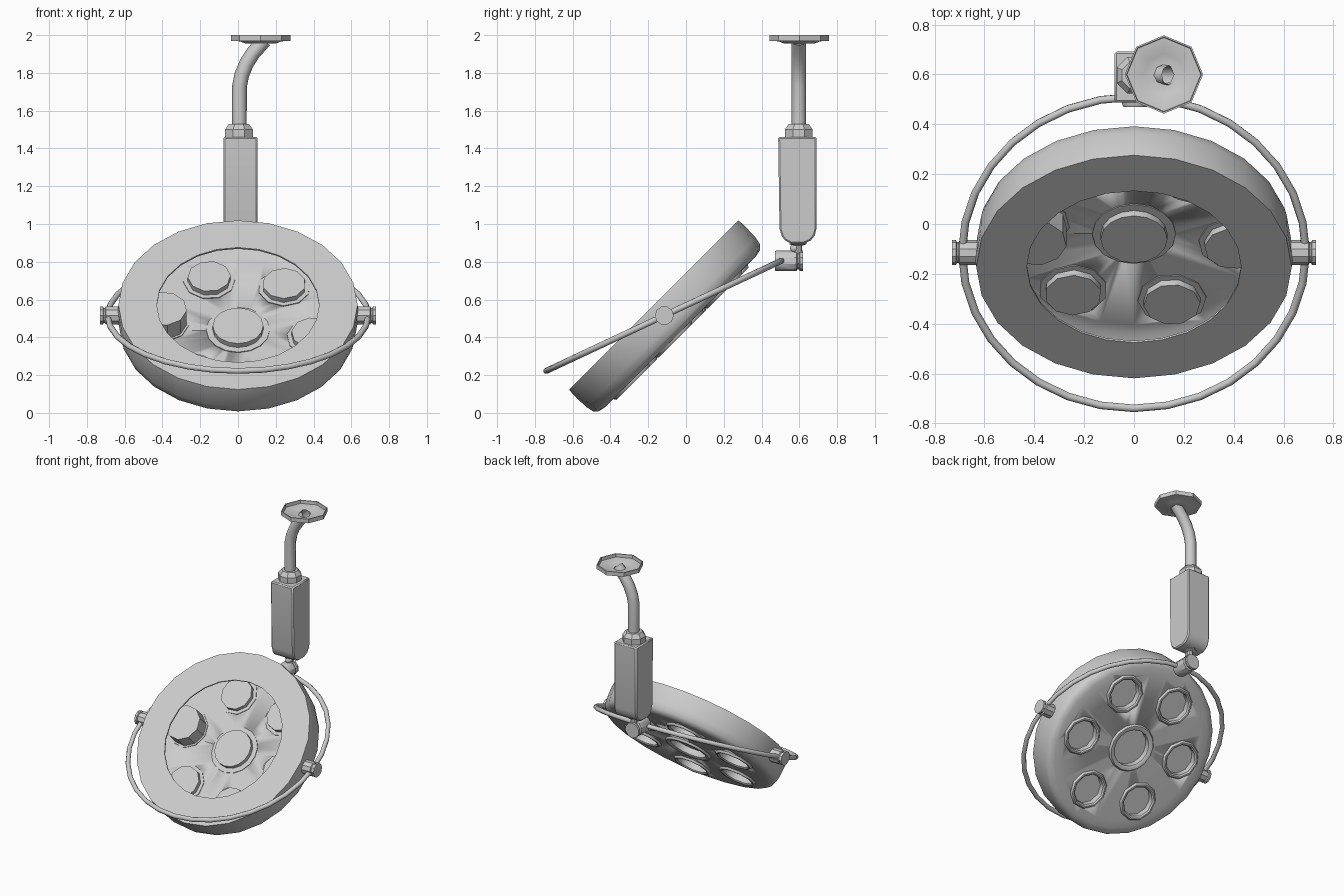
import bpy, bmesh, math
from mathutils import Matrix, Vector

if "Cube" in bpy.data.objects:
    bpy.data.objects.remove(bpy.data.objects["Cube"])

R, T = Matrix.Rotation, Matrix.Translation


def finish(name, bm, angle=35):
    bmesh.ops.recalc_face_normals(bm, faces=bm.faces)
    me = bpy.data.meshes.new(name)
    bm.to_mesh(me)
    bm.free()
    ob = bpy.data.objects.new(name, me)
    bpy.context.collection.objects.link(ob)
    smooth(ob, angle)
    return ob


def smooth(ob, angle=35):
    bpy.ops.object.select_all(action='DESELECT')
    ob.select_set(True)
    bpy.context.view_layer.objects.active = ob
    bpy.ops.object.shade_smooth_by_angle(angle=math.radians(angle))


def lathe(name, profile, sides, matrix, loop=False, angle=35):
    """Spin an (r, z) profile about local z; vertices start on local +y."""
    bm = bmesh.new()
    rings = []
    for i in range(sides):
        a = 2 * math.pi * i / sides
        rings.append([bm.verts.new(matrix @ Vector((-r * math.sin(a), r * math.cos(a), z)))
                      for r, z in profile])
    n = len(profile)
    for i in range(sides):
        p, q = rings[i], rings[(i + 1) % sides]
        for j in range(n if loop else n - 1):
            k = (j + 1) % n
            if profile[j][0] or profile[k][0]:
                bm.faces.new((p[j], q[j], q[k], p[k]))
    bmesh.ops.remove_doubles(bm, verts=bm.verts, dist=1e-5)
    bmesh.ops.dissolve_degenerate(bm, edges=bm.edges, dist=1e-6)
    return finish(name, bm, angle)


def tube(name, points, radius, cyclic=False):
    cu = bpy.data.curves.new(name, 'CURVE')
    cu.dimensions = '3D'
    cu.bevel_depth = radius
    cu.bevel_resolution = 2
    sp = cu.splines.new('POLY')
    sp.points.add(len(points) - 1)
    for pt, co in zip(sp.points, points):
        pt.co = (*co, 1)
    sp.use_cyclic_u = cyclic
    sp.use_smooth = True
    ob = bpy.data.objects.new(name, cu)
    bpy.context.collection.objects.link(ob)
    return ob


pivot = T((0, -0.115, 0.515))
head = pivot @ R(math.radians(45), 4, 'X')

# Lamp head: thin open-backed shell
shell = lathe("lamp_head", [
    (0, -0.122), (0.52, -0.122), (0.575, -0.12), (0.605, -0.112), (0.625, -0.092), (0.634, -0.05),
    (0.637, 0.045), (0.633, 0.08), (0.43, 0.08),
    (0.43, 0.07), (0.62, 0.07), (0.622, -0.05), (0.612, -0.085), (0.57, -0.108), (0.52, -0.11),
    (0, -0.11)], 24, head)


# Recessed lamps set in holes through the shell
def lamp(name, place, r, rin, sides):
    lathe(name, [(r, -0.105), (r, -0.122), (r - 0.01, -0.136), (rin + 0.01, -0.136), (rin, -0.128),
                 (rin, -0.085), (0, -0.085), (0, -0.075), (rin + 0.006, -0.075),
                 (rin + 0.006, -0.105)], sides, place, loop=True, angle=40)
    cutter = lathe("cutter_" + name, [(0, -0.2), (r - 0.012, -0.2), (r - 0.012, 0), (0, 0)],
                   sides, place)
    cutter.hide_render = True
    cutter.hide_set(True)
    mod = shell.modifiers.new("hole", 'BOOLEAN')
    mod.operation = 'DIFFERENCE'
    mod.solver = 'EXACT'
    mod.object = cutter


lamp("center_lamp", head, 0.168, 0.128, 16)
for k in range(6):
    lamp(f"outer_lamp_{k + 1}", head @ R(math.radians(22.4 + 60 * k), 4, 'Z') @ T((0, 0.4, 0)),
         0.138, 0.108, 10)

# Yoke ring around the head
ring = pivot @ R(math.radians(25.1), 4, 'X')
tube("yoke_ring", [ring @ Vector((0.69 * math.cos(a), 0.69 * math.sin(a), 0))
                   for a in (2 * math.pi * i / 32 for i in range(32))], 0.016, True)

# Grooved knobs: two at the sides, one where the yoke meets the arm
knob = [(0, 0.6), (0.05, 0.6), (0.05, 0.70), (0.042, 0.704), (0.042, 0.711),
        (0.05, 0.715), (0.05, 0.73), (0, 0.73)]
for side, s in (("right", 1), ("left", -1)):
    lathe(f"{side}_pivot_knob", knob, 10, pivot @ R(s * math.pi / 2, 4, 'Y'))
lathe("rear_knob", [(0, 0.47), (0.05, 0.47), (0.055, 0.48), (0.055, 0.585), (0.045, 0.59),
                    (0.045, 0.598), (0.055, 0.603), (0.055, 0.62), (0, 0.62)], 10,
      T((0.005, 0, 0.805)) @ R(-math.pi / 2, 4, 'X'))

# Joint between rear knob and housing
lathe("arm_joint", [(0, 0.84), (0.022, 0.84), (0.022, 0.885), (0.045, 0.893), (0.045, 0.91), (0, 0.91)],
      8, T((0.01, 0.592, 0)))
bm = bmesh.new()
bmesh.ops.create_uvsphere(bm, u_segments=10, v_segments=6, radius=0.024,
                          matrix=T((0.01, 0.575, 0.872)))
finish("joint_ball", bm, 60)

# Arm housing: round-bottomed profile extruded across x
bm = bmesh.new()
side = [(0.488, 1.46), (0.495, 0.975), (0.507, 0.935), (0.525, 0.912), (0.555, 0.897), (0.625, 0.897),
        (0.66, 0.912), (0.682, 0.94), (0.692, 0.98), (0.692, 1.46)]
face = bm.faces.new([bm.verts.new((-0.078, y, z)) for y, z in side])
ext = bmesh.ops.extrude_face_region(bm, geom=[face])
bmesh.ops.translate(bm, vec=(0.182, 0, 0), verts=[v for v in ext["geom"]
                                                  if isinstance(v, bmesh.types.BMVert)])
housing = finish("arm_housing", bm)
bev = housing.modifiers.new("bevel", 'BEVEL')
bev.width = 0.008
bev.segments = 1
bev.limit_method = 'ANGLE'
bev.angle_limit = math.radians(40)

# Collar, bent drop tube and ceiling plate
lathe("collar", [(0, 1.455), (0.08, 1.455), (0.08, 1.50), (0.057, 1.53), (0, 1.53)], 8,
      T((0.005, 0.597, 0)) @ R(math.pi / 8, 4, 'Z'), angle=25)
tube("drop_tube", [(x, 0.597, z) for x, z in
                   ((0.007, 1.51), (0.008, 1.73), (0.02, 1.79), (0.045, 1.85),
                    (0.08, 1.905), (0.14, 1.972))], 0.039)
lathe("ceiling_plate", [(0.04, 1.955), (0.085, 1.957), (0.11, 1.967), (0.157, 1.97), (0.157, 2.0),
                        (0.15, 2.0), (0.148, 1.977), (0.108, 1.974), (0.083, 1.963), (0.04, 1.962)],
      8, T((0.12, 0.6, 0)), loop=True, angle=25)
